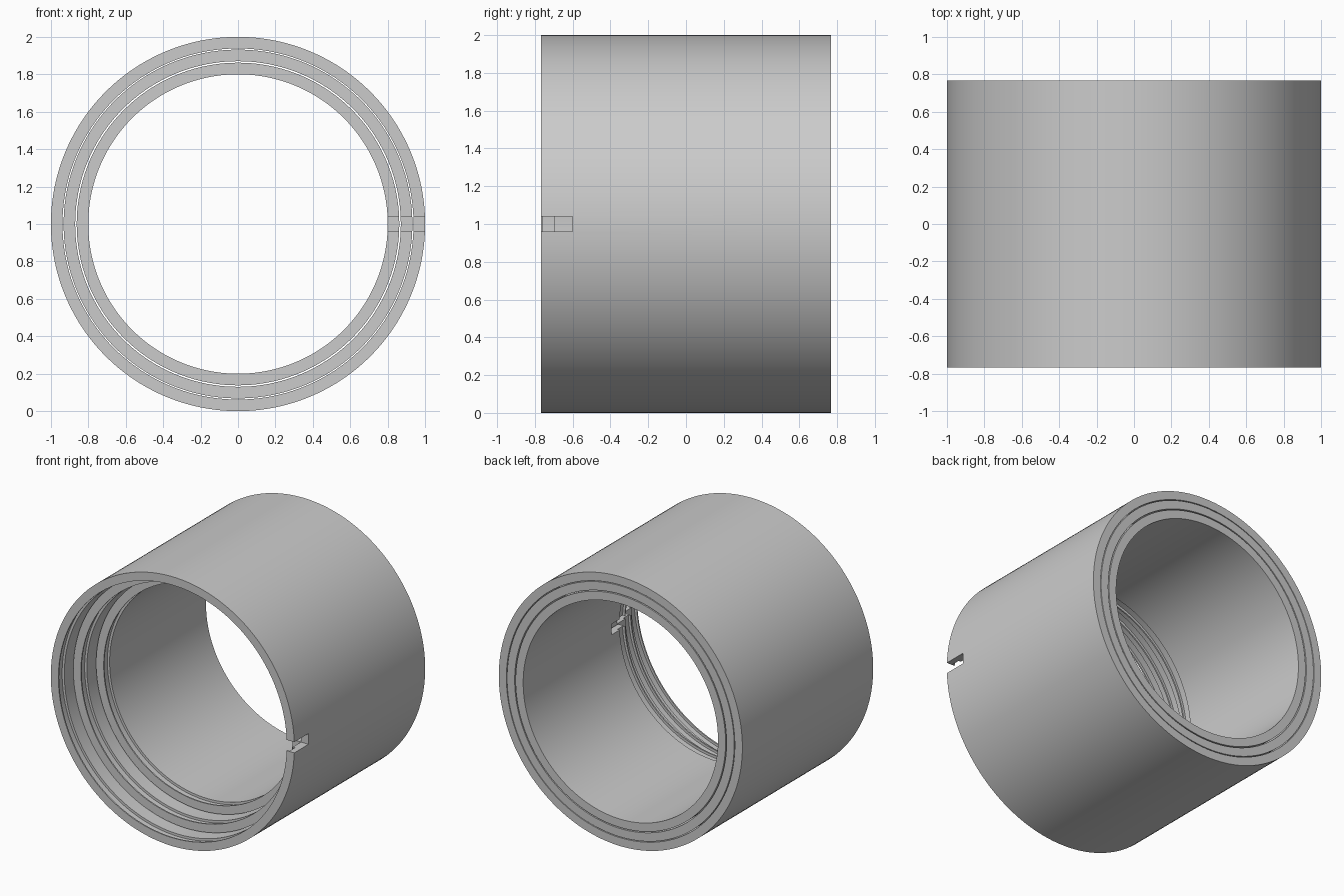
import bpy, bmesh, math
from mathutils import Matrix, Vector

if "Cube" in bpy.data.objects:
    bpy.data.objects.remove(bpy.data.objects["Cube"])

BACK, FRONT, STEP = 0.767, -0.767, 0.167
SEGMENTS = 160


def sleeve(name, r_in, r_out, front):
    # tube profile with a shallow groove just inside the front mouth
    rg = r_in + 0.018
    profile = [(r_out, front), (r_out, BACK), (r_in, BACK), (r_in, front + 0.07),
               (rg, front + 0.07), (rg, front + 0.01), (r_in, front + 0.01), (r_in, front)]
    bm = bmesh.new()
    rings = []
    for i in range(SEGMENTS):
        a = 2 * math.pi * i / SEGMENTS
        rings.append([bm.verts.new((r * math.cos(a), y, 1 + r * math.sin(a))) for r, y in profile])
    n = len(profile)
    for i in range(SEGMENTS):
        p, q = rings[i], rings[(i + 1) % SEGMENTS]
        for j in range(n):
            k = (j + 1) % n
            bm.faces.new((p[j], p[k], q[k], q[j]))
    bmesh.ops.recalc_face_normals(bm, faces=bm.faces)
    mesh = bpy.data.meshes.new(name)
    bm.to_mesh(mesh)
    bm.free()
    ob = bpy.data.objects.new(name, mesh)
    bpy.context.collection.objects.link(ob)

    # key slot on the right side, open to the front
    bpy.ops.mesh.primitive_cube_add(size=1, location=(0.9, front + STEP - 0.2, 1))
    cutter = bpy.context.object
    cutter.name = name + "_slot_cutter"
    cutter.scale = (0.4, 0.4, 0.08)
    cut = ob.modifiers.new("slot", 'BOOLEAN')
    cut.operation, cut.solver, cut.object = 'DIFFERENCE', 'EXACT', cutter
    bpy.ops.object.select_all(action='DESELECT')
    ob.select_set(True)
    bpy.context.view_layer.objects.active = ob
    bpy.ops.object.modifier_apply(modifier="slot")
    bpy.data.objects.remove(cutter)
    bpy.ops.object.shade_smooth_by_angle(angle=math.radians(30))


# three nested sleeves, each set further back at the front
sleeve("outer_sleeve", 0.938, 1.0, FRONT)
sleeve("middle_sleeve", 0.87, 0.932, FRONT + STEP)
sleeve("inner_sleeve", 0.80, 0.862, FRONT + 2 * STEP)
